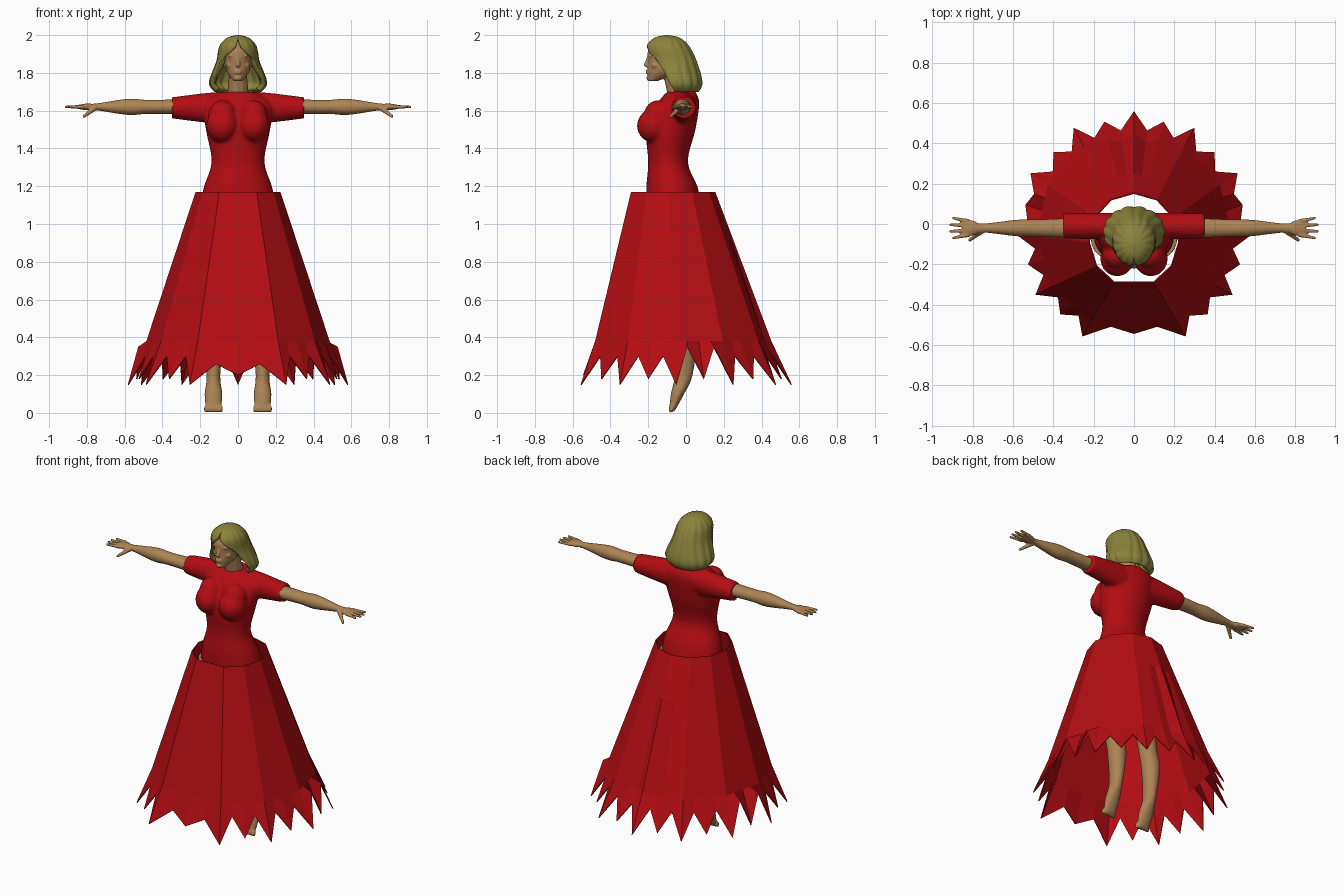
import bpy, bmesh, math
from mathutils import Matrix, Vector

cube = bpy.data.objects.get("Cube")
if cube:
    bpy.data.objects.remove(cube, do_unlink=True)


def material(name, rgb):
    mat = bpy.data.materials.new(name)
    mat.use_nodes = True
    colour = (*rgb, 1)
    mat.diffuse_color = colour
    shader = mat.node_tree.nodes["Principled BSDF"]
    shader.inputs["Base Color"].default_value = colour
    shader.inputs["Roughness"].default_value = 0.7
    return mat


red = material("dress red", (0.46, 0.004, 0.006))
skin = material("tan skin", (0.42, 0.23, 0.09))
blonde = material("dark blonde hair", (0.26, 0.23, 0.045))


def smooth_rows(keys, steps=4):
    """Rows of values passing smoothly through a few key rows."""
    rows = []
    for i in range(len(keys) - 1):
        before, start = keys[max(i - 1, 0)], keys[i]
        end, after = keys[i + 1], keys[min(i + 2, len(keys) - 1)]
        for step in range(steps):
            t = step / steps
            rows.append([
                b + t * ((c - a) + t * ((2 * a - 5 * b + 4 * c - d) + t * (3 * (b - c) + d - a))) / 2
                for a, b, c, d in zip(before, start, end, after)])
    rows.append(list(keys[-1]))
    return rows


def loft(bm, rings, sides=32):
    """Closed tube through ellipses given as (centre, half axis, other half axis)."""
    loops = []
    for centre, across, along in rings:
        loop = []
        for i in range(sides):
            angle = math.tau * i / sides
            point = Vector(centre) + Vector(across) * math.cos(angle) + Vector(along) * math.sin(angle)
            loop.append(bm.verts.new(point))
        loops.append(loop)
    for low, high in zip(loops, loops[1:]):
        for i in range(sides):
            j = (i + 1) % sides
            bm.faces.new((low[i], low[j], high[j], high[i]))
    bm.faces.new(loops[0][::-1])
    bm.faces.new(loops[-1])


def upright(bm, x, keys):
    """Vertical loft; keys are (height, half width, front, back)."""
    loft(bm, [((x, (front + back) / 2, z), (wide, 0, 0), (0, (back - front) / 2, 0))
              for z, wide, front, back in smooth_rows(keys)])


def sideways(bm, y, z, keys):
    """Loft along x; keys are (x, half depth, half height)."""
    loft(bm, [((x, y, z), (0, deep, 0), (0, 0, high)) for x, deep, high in smooth_rows(keys)])


def ball(bm, centre, radii):
    place = Matrix.Translation(centre) @ Matrix.Diagonal((*radii, 1))
    bmesh.ops.create_uvsphere(bm, u_segments=20, v_segments=12, radius=1, matrix=place)


def limb(bm, start, end, root, tip):
    """Tapered rod with a rounded end."""
    start, end = Vector(start), Vector(end)
    axis = end - start
    place = Matrix.Translation((start + end) / 2) @ axis.to_track_quat("Z", "Y").to_matrix().to_4x4()
    bmesh.ops.create_cone(bm, cap_ends=True, segments=12, radius1=root, radius2=tip,
                          depth=axis.length, matrix=place)
    ball(bm, end, (tip, tip, tip))


def finish(name, bm, mat, voxel=0, mirror=False, smooth=True):
    bmesh.ops.recalc_face_normals(bm, faces=bm.faces)
    mesh = bpy.data.meshes.new(name)
    bm.to_mesh(mesh)
    bm.free()
    ob = bpy.data.objects.new(name, mesh)
    bpy.context.collection.objects.link(ob)
    mesh.materials.append(mat)
    for face in mesh.polygons:
        face.use_smooth = smooth
    if voxel:
        fuse = ob.modifiers.new("fuse", "REMESH")
        fuse.mode, fuse.voxel_size, fuse.use_smooth_shade = "VOXEL", voxel, True
        relax = ob.modifiers.new("relax", "SMOOTH")
        relax.factor, relax.iterations = 0.5, 2
    if mirror:
        ob.modifiers.new("mirror", "MIRROR").use_mirror_merge = False
    return ob


def thicken(ob, thickness):
    shell = ob.modifiers.new("thickness", "SOLIDIFY")
    shell.thickness, shell.offset = thickness, -1


# Bodice: torso, bust and short sleeves fused together
bm = bmesh.new()
upright(bm, 0, [(1.1, .2, -.21, .08), (1.2, .18, -.21, .06), (1.33, .14, -.2, .01),
                (1.5, .17, -.21, .05), (1.64, .18, -.15, .07), (1.7, .08, -.1, .05)])
for side in (1, -1):
    ball(bm, (side * .083, -.17, 1.52), (.085, .09, .09))
    ball(bm, (side * .083, -.15, 1.57), (.075, .075, .085))
    sideways(bm, -.01, 1.615, [(side * .1, .065, .085), (side * .2, .065, .075),
                               (side * .35, .062, .056)])
finish("dress_bodice", bm, red, voxel=.01)

# Skirt: flat panels between ridges, ending in a ragged toothed hem
RIDGES, TOP, BASE = 11, 1.17, .2


def ridge(i):
    """Waist and hem points of a ridge; the front panel is the widest."""
    angle = math.radians(26 + 30.8 * i)
    x, y = math.sin(angle), -math.cos(angle)
    return Vector((.225 * x, .235 * y - .08, TOP)), Vector((.545 * x, .55 * y - .03, BASE))


bm = bmesh.new()
columns = []
for i in range(RIDGES):
    waist, hem = ridge(i)
    next_waist, next_hem = ridge((i + 1) % RIDGES)
    for k in range(4):
        top, low = waist.lerp(next_waist, k / 4), hem.lerp(next_hem, k / 4)
        notch = k % 2 == 1
        height, flare = (.3, 1) if notch else (.15 + .015 * k, 1.04)
        if notch and i in (2, 7):        # flipped-up scraps at the sides
            height, flare = .35, 1.1
        if k and i == RIDGES - 1:        # shallow teeth on the front panel
            height = .26 if notch else .2
        beside_fold = (i, k) in ((5, 1), (4, 3))
        column = []
        for z, push in ((TOP, 1), (.92, 1), (.38, .93 if beside_fold else 1), (height, flare)):
            point = top.lerp(low, (TOP - z) / (TOP - BASE))
            column.append(bm.verts.new((point.x * push, point.y * push, z)))
        columns.append(column)
for left, right in zip(columns, columns[1:] + columns[:1]):
    for j in range(3):
        bm.faces.new((left[j + 1], right[j + 1], right[j], left[j]))
thicken(finish("skirt", bm, red, smooth=False), .006)

# Arms, with palm, four spread fingers and a lowered thumb
bm = bmesh.new()
ARM_Y, ARM_Z = -.02, 1.62
sideways(bm, ARM_Y, ARM_Z, [(.3, .05, .04), (.48, .042, .037), (.58, .041, .043),
                            (.75, .022, .018), (.8, .038, .018), (.85, .038, .01)])
for finger in range(4):
    spread = finger - 1.5
    limb(bm, (.82, ARM_Y + .022 * spread, ARM_Z),
         (.913 - .007 * spread ** 2, ARM_Y + .033 * spread, ARM_Z), .012, .007)
limb(bm, (.75, ARM_Y - .01, ARM_Z), (.815, ARM_Y - .06, 1.57), .016, .008)
finish("arms", bm, skin, voxel=.005, mirror=True)

# Legs, with the feet pointing down and a row of toes
bm = bmesh.new()
upright(bm, .13, [(.01, .04, -.09, -.06), (.1, .047, -.08, -.01), (.2, .036, -.06, .035),
                  (.4, .056, -.06, .055), (.6, .056, -.1, .02), (1.1, .085, -.17, .03)])
for toe in range(5):
    ball(bm, (.09 + .02 * toe, -.08, .02), (.011, .012, .02))
finish("legs", bm, skin, voxel=.007, mirror=True)

# Head, neck and facial features
bm = bmesh.new()
upright(bm, 0, [(1.757, .025, -.2, -.15), (1.8, .057, -.205, -.04), (1.85, .07, -.203, 0),
                (1.92, .071, -.2, .015), (1.98, .025, -.14, -.04)])
limb(bm, (0, -.03, 1.65), (0, -.08, 1.82), .06, .045)
limb(bm, (0, -.195, 1.89), (0, -.21, 1.843), .008, .013)
for lip in (1.8, 1.811):
    ball(bm, (0, -.2, lip), (.022, .014, .006))
ball(bm, (0, -.198, 1.772), (.02, .012, .012))
for side in (1, -1):
    ball(bm, (side * .03, -.181, 1.89), (.023, .016, .007))     # brow
    ball(bm, (side * .03, -.176, 1.873), (.014, .014, .007))    # eye
    ball(bm, (side * .043, -.162, 1.84), (.02, .022, .018))     # cheek
    ball(bm, (side * .076, -.09, 1.86), (.012, .02, .032))      # ear
finish("head", bm, skin, voxel=.005)

# Bobbed hair: an open-fronted shell with grooved strands;
# keys are (height, half width, front, back, half opening in degrees)
bm = bmesh.new()
STRIPS = 110
rows = []
for z, wide, front, back, gap in smooth_rows([
        (2, .01, -.11, -.09, 0), (1.985, .06, -.17, -.03, 0), (1.94, .1, -.21, .02, 10),
        (1.86, .116, -.2, .06, 52), (1.75, .155, -.17, .09, 68), (1.7, .125, -.13, .07, 72)]):
    gap = max(gap, 0)
    row = []
    for i in range(STRIPS + 1):
        angle = math.radians(gap + (360 - 2 * gap) * i / STRIPS)
        strand = abs(math.sin(angle * 8 + (2 - z) * 5 * math.sin(angle)))
        scale = .95 + .05 * strand
        row.append(bm.verts.new((wide * scale * math.sin(angle),
                                 (front + back - (back - front) * scale * math.cos(angle)) / 2, z)))
    rows.append(row)
for upper, lower in zip(rows, rows[1:]):
    for i in range(STRIPS):
        bm.faces.new((upper[i], lower[i], lower[i + 1], upper[i + 1]))
bm.faces.new(rows[0][:-1])
bmesh.ops.remove_doubles(bm, verts=bm.verts, dist=.0002)
thicken(finish("hair", bm, blonde), .028)
